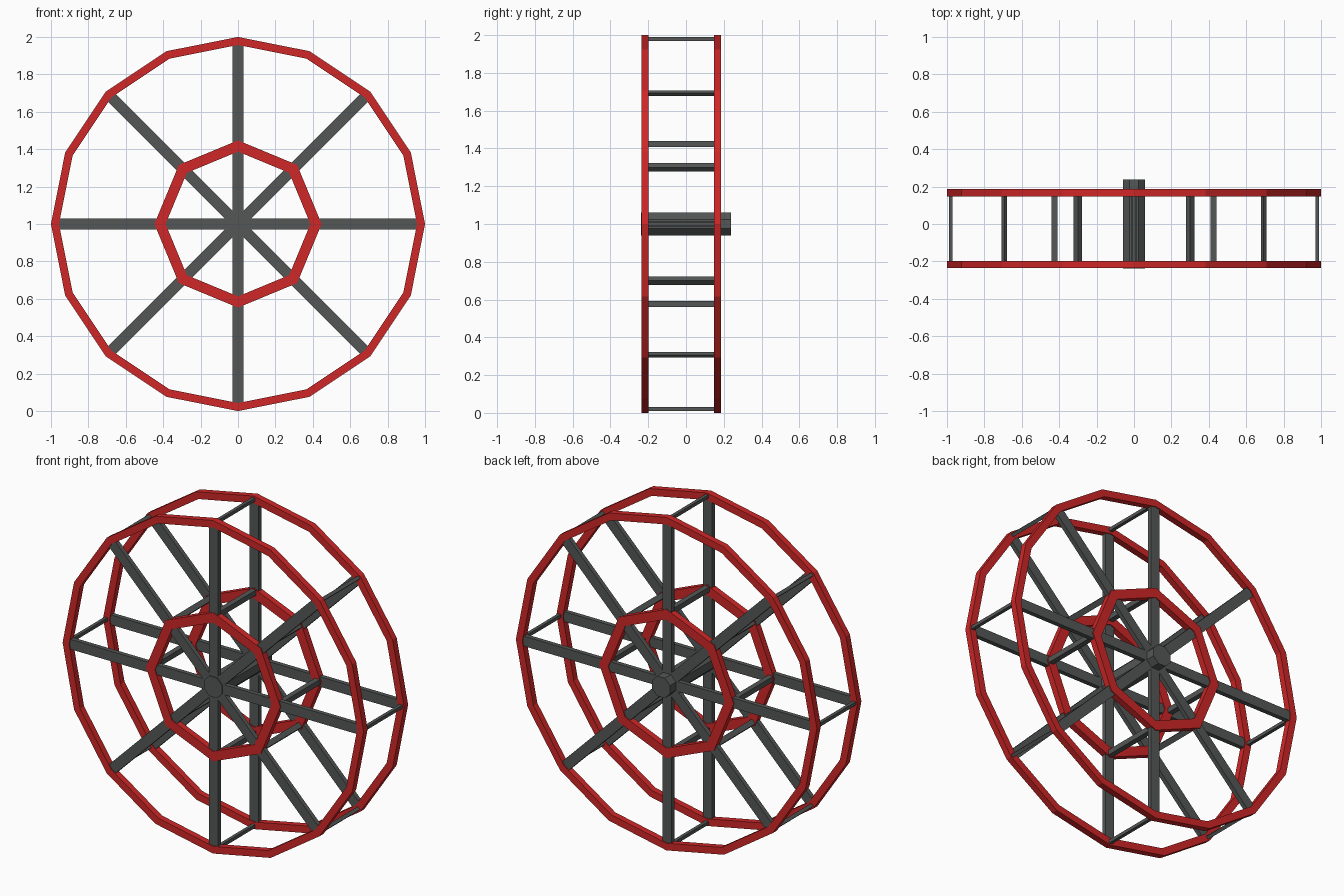
import bpy, bmesh
from math import sin, cos, pi
from mathutils import Matrix

if "Cube" in bpy.data.objects:
    bpy.data.objects.remove(bpy.data.objects["Cube"])

CZ = 1.0  # height of the wheel centre


def material(name, col):
    m = bpy.data.materials.new(name)
    m.diffuse_color = (*col, 1)
    m.use_nodes = True
    m.node_tree.nodes["Principled BSDF"].inputs["Base Color"].default_value = m.diffuse_color
    return m


RED = material("red_paint", (0.62, 0.02, 0.02))
GREY = material("dark_steel", (0.09, 0.095, 0.095))


def finish(bm, name, mat):
    bmesh.ops.recalc_face_normals(bm, faces=bm.faces)
    me = bpy.data.meshes.new(name)
    bm.to_mesh(me)
    bm.free()
    me.materials.append(mat)
    ob = bpy.data.objects.new(name, me)
    bpy.context.collection.objects.link(ob)
    return ob


def ring(name, n, r_out, r_in, y0, y1):
    """Flat-sided ring with a rectangular section, around the y axis."""
    bm = bmesh.new()
    section = [(r_out, y0), (r_out, y1), (r_in, y1), (r_in, y0)]
    loops = []
    for i in range(n):
        a = 2 * pi * i / n
        loops.append([bm.verts.new((r * cos(a), y, CZ + r * sin(a))) for r, y in section])
    for i in range(n):
        p, q = loops[i], loops[(i + 1) % n]
        for k in range(4):
            bm.faces.new((p[k], p[(k + 1) % 4], q[(k + 1) % 4], q[k]))
    return finish(bm, name, RED)


def box(name, size, r, y, angle):
    """Box at radius r, turned about the wheel axis."""
    bm = bmesh.new()
    mat = (Matrix.Translation((0, y, CZ)) @ Matrix.Rotation(-angle, 4, 'Y')
           @ Matrix.Translation((r, 0, 0)) @ Matrix.Diagonal((*size, 1)))
    bmesh.ops.create_cube(bm, size=1, matrix=mat)
    return finish(bm, name, GREY)


# Front and back wheel frames
for side, y0, y1 in (("front", -0.236, -0.198), ("back", 0.148, 0.186)):
    ring(side + "_outer_rim", 16, 1.0, 0.957, y0, y1)
    ring(side + "_inner_ring", 8, 0.447, 0.387, y0, y1)
    for i in range(4):
        box(f"{side}_spoke_{i + 1}", (1.95, 0.027, 0.06), 0, (y0 + y1) / 2, i * pi / 4)

# Bars joining the two frames
for i in range(8):
    a = i * pi / 4
    box(f"outer_cross_bar_{i + 1}", (0.02, 0.37, 0.02), 0.98, -0.025, a)
    box(f"inner_cross_bar_{i + 1}", (0.032, 0.37, 0.032), 0.424, -0.025, a)

# Eight-sided axle, sticking out at the back
bm = bmesh.new()
bmesh.ops.create_cone(
    bm, cap_ends=True, segments=8, radius1=0.065, radius2=0.065, depth=0.474,
    matrix=Matrix.Translation((0, 0, CZ)) @ Matrix.Rotation(pi / 2, 4, 'X')
    @ Matrix.Rotation(pi / 8, 4, 'Z'))
finish(bm, "axle", GREY)
